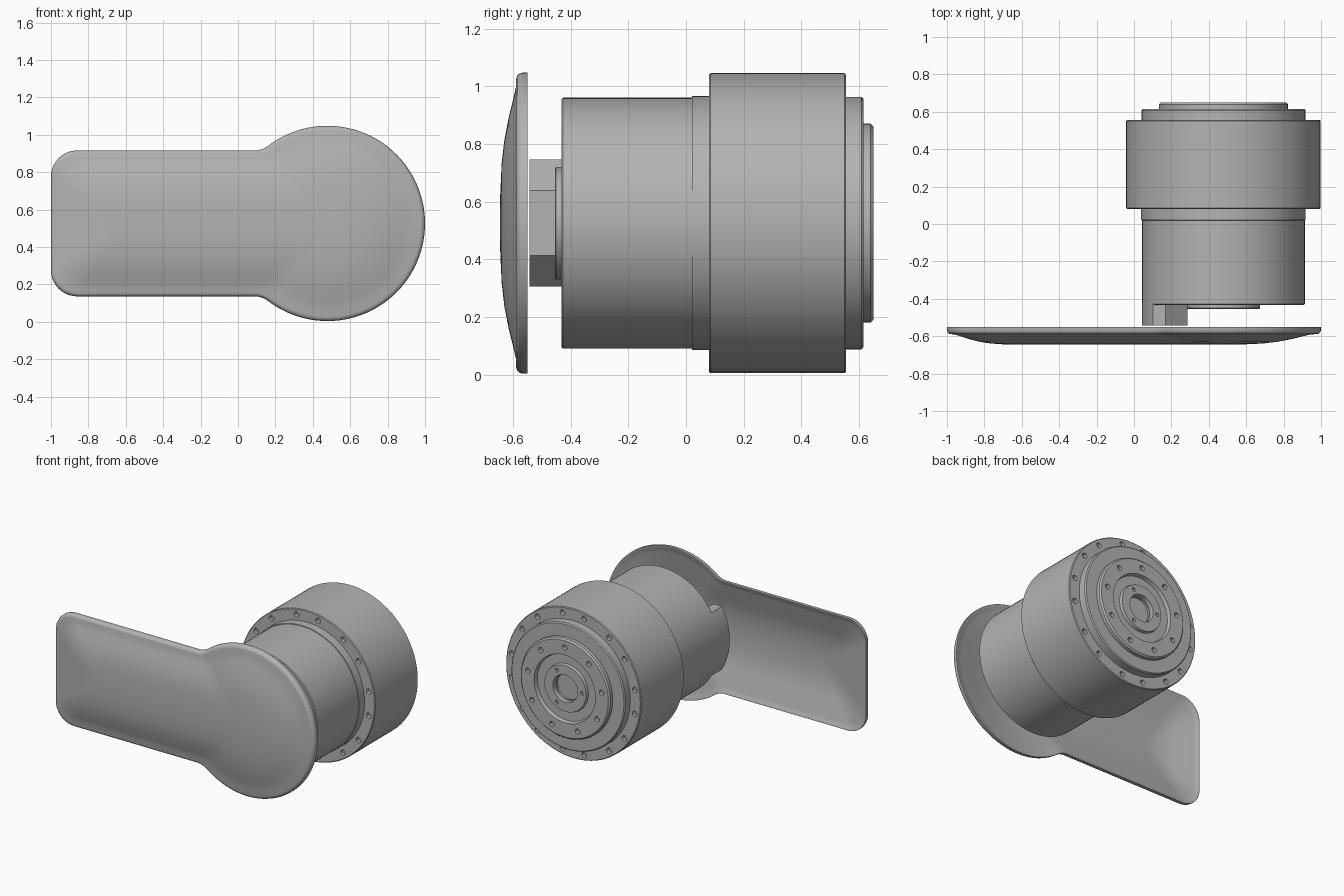
import bpy, bmesh
from math import sin, cos, pi, radians, sqrt, atan2
from mathutils import Matrix, Vector

cube = bpy.data.objects.get("Cube")
if cube:
    bpy.data.objects.remove(cube, do_unlink=True)

CX, CZ = 0.478, 0.526          # hub axis, running along y
SEGMENTS = 96

grey = bpy.data.materials.new("satin grey")
grey.use_nodes = True
grey.diffuse_color = (0.45, 0.45, 0.45, 1)
grey.node_tree.nodes["Principled BSDF"].inputs["Base Color"].default_value = (0.45, 0.45, 0.45, 1)


def finish(bm, name):
    bmesh.ops.remove_doubles(bm, verts=bm.verts, dist=0.0003)
    bmesh.ops.recalc_face_normals(bm, faces=bm.faces)
    mesh = bpy.data.meshes.new(name)
    bm.to_mesh(mesh)
    bm.free()
    mesh.materials.append(grey)
    obj = bpy.data.objects.new(name, mesh)
    bpy.context.collection.objects.link(obj)
    return obj


def select_only(obj):
    bpy.ops.object.select_all(action='DESELECT')
    obj.select_set(True)
    bpy.context.view_layer.objects.active = obj


def smooth(obj, angle=30):
    select_only(obj)
    bpy.ops.object.shade_smooth_by_angle(angle=radians(angle))


def skin(bm, rings):
    """Bridge successive closed rings of points with quads."""
    rows = [[bm.verts.new(p) for p in ring] for ring in rings]
    n = len(rows[0])
    for a, b in zip(rows, rows[1:]):
        for i in range(n):
            j = (i + 1) % n
            bm.faces.new((a[i], a[j], b[j], b[i]))
    return rows


def lathe(name, profile):
    """Revolve (radius, y) points about the hub axis and cap flat ends."""
    bm = bmesh.new()
    rows = skin(bm, [[(CX + r * cos(2 * pi * i / SEGMENTS), y, CZ + r * sin(2 * pi * i / SEGMENTS))
                      for i in range(SEGMENTS)] for r, y in profile])
    bm.faces.new(rows[0])
    bm.faces.new(rows[-1])
    return finish(bm, name)


def drill(obj, angles, ring, y, radius, depth=0.05):
    """Sink round pockets centred on the plane y."""
    bm = bmesh.new()
    for a in angles:
        place = Matrix.Translation((CX + ring * cos(radians(a)), y, CZ + ring * sin(radians(a))))
        bmesh.ops.create_cone(bm, cap_ends=True, segments=16, radius1=radius, radius2=radius,
                              depth=depth, matrix=place @ Matrix.Rotation(pi / 2, 4, 'X'))
    cutter = finish(bm, "hole_cutter")
    cutter.hide_render = True
    mod = obj.modifiers.new("holes", 'BOOLEAN')
    mod.operation = 'DIFFERENCE'
    mod.solver = 'EXACT'
    mod.object = cutter
    select_only(obj)
    bpy.ops.object.modifier_apply(modifier=mod.name)
    bpy.data.objects.remove(cutter, do_unlink=True)


# Large flange drum with paired bolt holes on both faces
drum = lathe("flange_drum", [(0.515, 0.08), (0.52, 0.085), (0.52, 0.55), (0.515, 0.555)])
pairs = [a + s for a in range(0, 360, 45) for s in (-10, 10)]
for face_y in (0.08, 0.555):
    drill(drum, pairs, 0.48, face_y, 0.019)
smooth(drum)

# Narrower front barrel with a small collar
smooth(lathe("front_barrel", [(0.43, -0.432), (0.435, -0.427), (0.435, 0.02),
                              (0.44, 0.021), (0.44, 0.09)]))

# Rear step and bearing cover
smooth(lathe("rear_step", [(0.438, 0.54), (0.438, 0.608), (0.431, 0.615)]))
cover = lathe("rear_cover", [(0.345, 0.60), (0.345, 0.64), (0.335, 0.65), (0.235, 0.65),
                             (0.228, 0.625), (0.165, 0.625), (0.16, 0.645), (0.095, 0.645),
                             (0.09, 0.56)])
drill(cover, range(10, 370, 40), 0.288, 0.65, 0.018)
drill(cover, (60, 180, 300), 0.128, 0.645, 0.013, 0.03)
smooth(cover)
bore = [o for o in (drum, bpy.data.objects["rear_step"])]
for obj in bore:                # shaft bore continues into the drum
    drill(obj, (0,), 0, 0.58, 0.09, 0.2)
    smooth(obj)

# Front boss and the chamfered lug in front of the barrel
smooth(lathe("front_boss", [(0.19, -0.455), (0.195, -0.45), (0.195, -0.42)]))
bm = bmesh.new()
half = 0.22
sweep = atan2(half, sqrt(0.435 ** 2 - half ** 2))
lug = [(-0.435 * cos(a), 0.435 * sin(a)) for a in [sweep * k / 8 for k in range(-8, 9)]]
lug += [(-0.31, half), (-0.193, 0.113), (-0.193, -0.113), (-0.31, -half)]
rows = skin(bm, [[(CX + x, y, CZ + z) for x, z in lug] for y in (-0.542, -0.42)])
bm.faces.new(rows[0])
bm.faces.new(rows[1])
smooth(finish(bm, "front_lug"), 20)


# Domed cover plate: a disc blended into a rounded arm, hollow behind
def arc(cx, cz, r, start, end, n):
    return [(cx + r * cos(radians(start + (end - start) * k / n)),
             cz + r * sin(radians(start + (end - start) * k / n))) for k in range(n + 1)]


R, ARM, FILLET, CORNER = 0.522, 0.39, 0.12, 0.14
dx = sqrt((R + FILLET) ** 2 - (ARM + FILLET) ** 2)
join = 180 - atan2(ARM + FILLET, dx) * 180 / pi
fx = CX - dx
upper = arc(CX, 0, R, 0, join, 40)
upper += arc(fx, ARM + FILLET, FILLET, join - 180, -90, 8)[1:]
upper += [(fx + (CORNER - 1 - fx) * k / 14, ARM) for k in range(1, 14)]
upper += arc(CORNER - 1, ARM - CORNER, CORNER, 90, 180, 10)
upper += [(-1, (ARM - CORNER) * k / 4) for k in (3, 2, 1, 0)]
outline = upper + [(x, -z) for x, z in upper[-2:0:-1]]

SPINE_END = -0.61
JOIN_X = CX - R * dx / (R + FILLET)


def spine(x):
    f = (x - SPINE_END) / (JOIN_X - SPINE_END)
    return SPINE_END + (CX - SPINE_END) * min(1, max(0, f))


# (share of the way out from the spine, y) from the hollow back round to the front
section = [(0, -0.63), (0.2, -0.628), (0.4, -0.619), (0.6, -0.601), (0.8, -0.574),
           (0.9, -0.564), (0.96, -0.557), (0.985, -0.55), (1, -0.55), (1, -0.567),
           (0.993, -0.578), (0.978, -0.586), (0.955, -0.589), (0.9, -0.59), (0.8, -0.602),
           (0.7, -0.615), (0.55, -0.63), (0.4, -0.639), (0.2, -0.644), (0, -0.645)]
bm = bmesh.new()
skin(bm, [[(spine(x) + (x - spine(x)) * t, y, CZ + z * t) for x, z in outline]
          for t, y in section])
smooth(finish(bm, "cover_plate"), 40)
